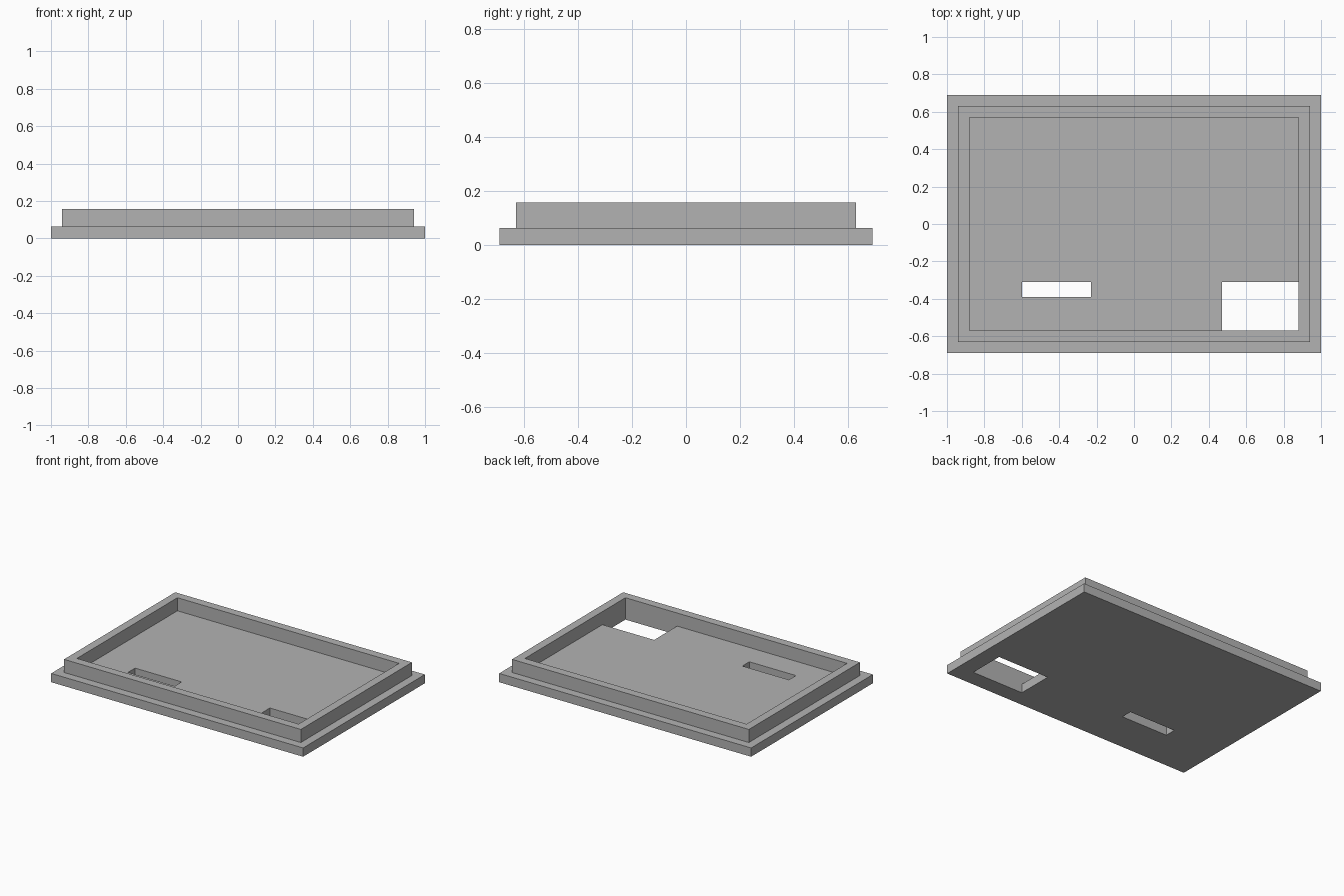
import bpy

cube = bpy.data.objects.get("Cube")
if cube:
    bpy.data.objects.remove(cube, do_unlink=True)

BASE_TOP, LIP_TOP = 0.063, 0.157

grey = bpy.data.materials.new("plain grey")
grey.use_nodes = True
colour = (0.45, 0.45, 0.45, 1)
grey.diffuse_color = colour
grey.node_tree.nodes["Principled BSDF"].inputs["Base Color"].default_value = colour


def box(name, x, y, z):
    """Axis-aligned box from (low, high) ranges."""
    spans = (x, y, z)
    bpy.ops.mesh.primitive_cube_add(size=1, location=[(a + b) / 2 for a, b in spans])
    ob = bpy.context.object
    ob.name = name
    ob.scale = [b - a for a, b in spans]
    bpy.ops.object.transform_apply(location=True, scale=True)
    ob.data.materials.append(grey)
    return ob


def cut(target, name, x, y):
    """Cut a rectangular opening straight through the target."""
    cutter = box(name, x, y, (-0.2, 0.4))
    cutter.hide_render = True
    cutter.hide_viewport = True
    cutter.display_type = 'WIRE'
    mod = target.modifiers.new(name, 'BOOLEAN')
    mod.operation = 'DIFFERENCE'
    mod.solver = 'EXACT'
    mod.object = cutter
    # apply the cut, then drop the helper
    bpy.context.view_layer.objects.active = target
    bpy.ops.object.modifier_apply(modifier=name)
    bpy.data.objects.remove(cutter, do_unlink=True)


# Base plate with a narrow slot and a corner window
base = box("base_plate", (-1, 1), (-0.69, 0.69), (0, BASE_TOP))
cut(base, "slot_cutter", (-0.6, -0.23), (-0.39, -0.31))
cut(base, "window_cutter", (0.47, 0.88), (-0.57, -0.31))

# Raised lip set in from the plate's edge
lip = box("raised_lip", (-0.94, 0.94), (-0.63, 0.63), (BASE_TOP, LIP_TOP))
cut(lip, "pocket_cutter", (-0.88, 0.88), (-0.57, 0.57))
